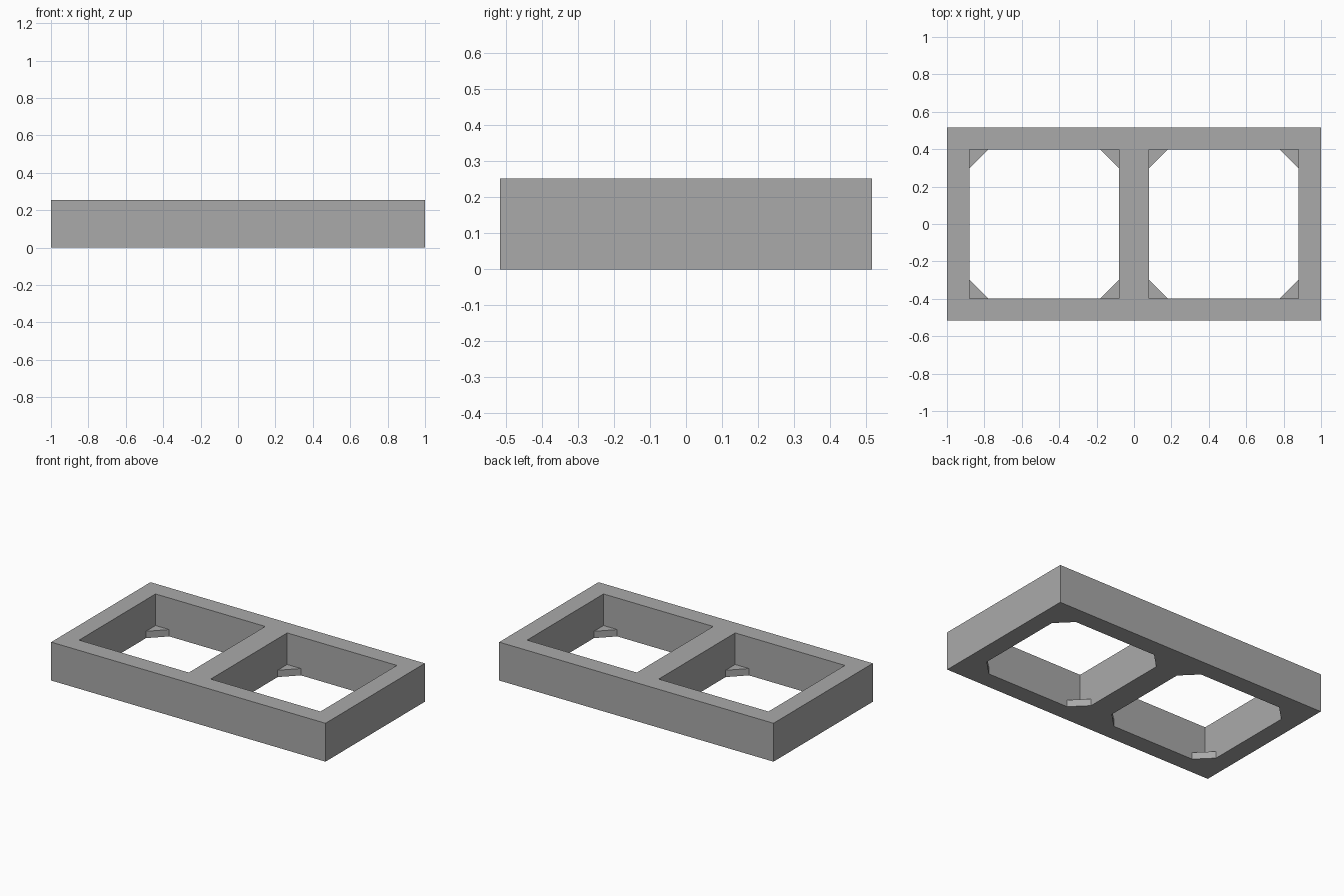
import bpy
import bmesh

HEIGHT = 0.253
HALF_DEPTH = 0.517
OPEN_Y = 0.398          # half depth of the openings
OPEN_X = (0.08, 0.88)   # inner and outer side of each opening
LEG = 0.1               # corner gusset leg
GUSSET_HEIGHT = 0.045

cube = bpy.data.objects.get("Cube")
if cube:
    bpy.data.objects.remove(cube, do_unlink=True)

grey = bpy.data.materials.new("plain grey")
grey.use_nodes = True
colour = (0.4, 0.4, 0.4, 1)
grey.diffuse_color = colour
grey.node_tree.nodes["Principled BSDF"].inputs["Base Color"].default_value = colour


def extruded(name, polygons, height):
    """Extrude flat polygons standing on the ground into one solid."""
    bm = bmesh.new()
    for points in polygons:
        bm.faces.new([bm.verts.new((x, y, 0)) for x, y in points])
    bmesh.ops.remove_doubles(bm, verts=bm.verts, dist=0.0001)
    result = bmesh.ops.extrude_face_region(bm, geom=bm.faces[:], use_keep_orig=True)
    top = [v for v in result["geom"] if isinstance(v, bmesh.types.BMVert)]
    bmesh.ops.translate(bm, verts=top, vec=(0, 0, height))
    bmesh.ops.recalc_face_normals(bm, faces=bm.faces)
    mesh = bpy.data.meshes.new(name)
    bm.to_mesh(mesh)
    bm.free()
    mesh.materials.append(grey)
    obj = bpy.data.objects.new(name, mesh)
    bpy.context.collection.objects.link(obj)
    return obj


# Frame: grid cells in plan, leaving out the two openings
inner, outer = OPEN_X
xs = (-1, -outer, -inner, inner, outer, 1)
ys = (-HALF_DEPTH, -OPEN_Y, OPEN_Y, HALF_DEPTH)
cells = []
for i in range(len(xs) - 1):
    for j in range(len(ys) - 1):
        if j == 1 and i in (1, 3):
            continue
        x0, x1, y0, y1 = xs[i], xs[i + 1], ys[j], ys[j + 1]
        cells.append([(x0, y0), (x1, y0), (x1, y1), (x0, y1)])
extruded("frame", cells, HEIGHT)

# Triangular gussets in the bottom corners of both openings
for side, sx in (("left", 1), ("right", -1)):
    for end, sy in (("front", -1), ("back", 1)):
        for place, x, dx in (("inner", inner, LEG), ("outer", outer, -LEG)):
            y = sy * OPEN_Y
            triangle = [(sx * x, y), (sx * (x + dx), y), (sx * x, y - sy * LEG)]
            extruded(f"{side}_{end}_{place}_gusset", [triangle], GUSSET_HEIGHT)
